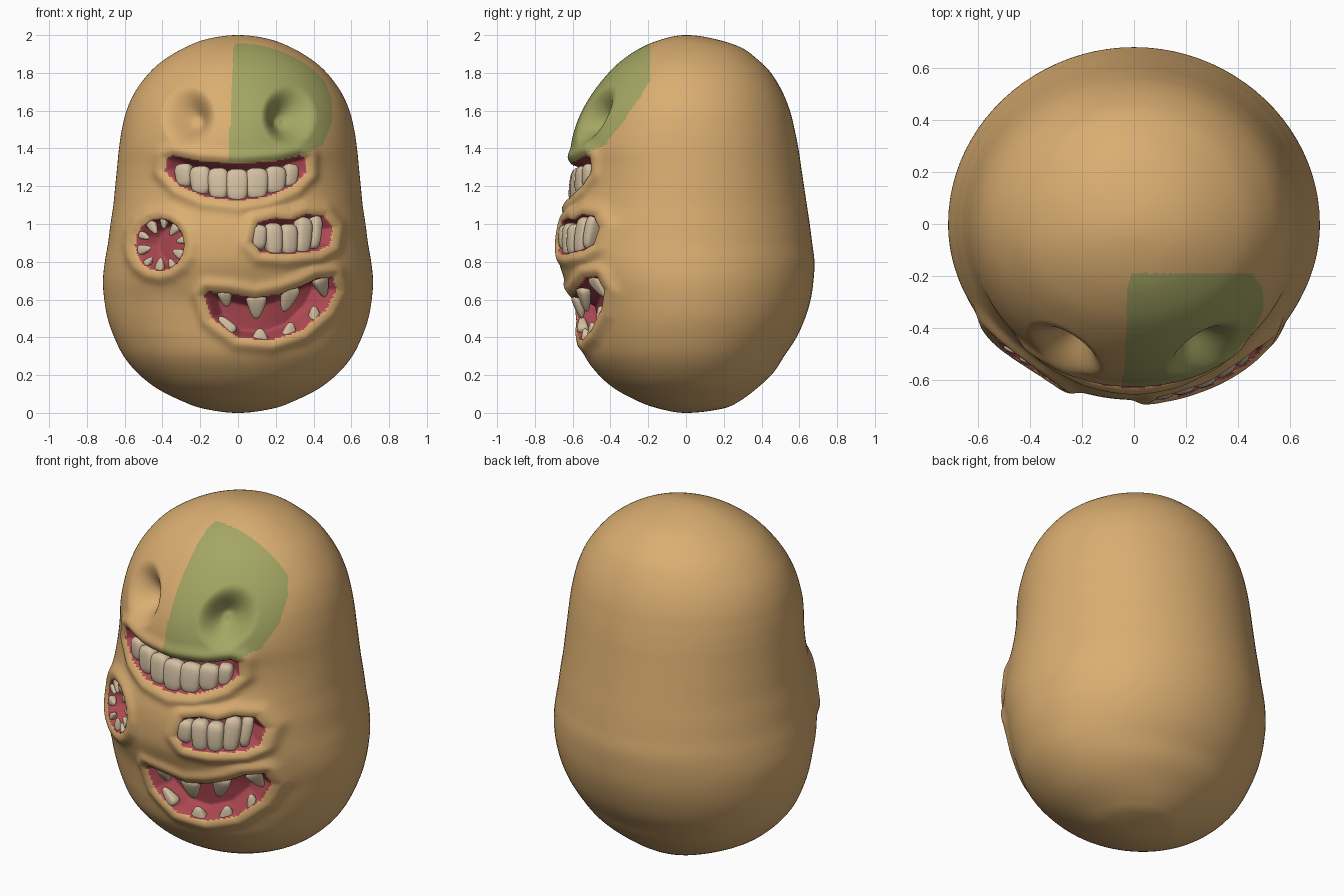
import bpy, bmesh, math
from mathutils import Vector, Matrix

if "Cube" in bpy.data.objects:
    bpy.data.objects.remove(bpy.data.objects["Cube"])

def material(name, rgb):
    m = bpy.data.materials.new(name)
    m.diffuse_color = (*rgb, 1)
    m.use_nodes = True
    m.node_tree.nodes["Principled BSDF"].inputs["Base Color"].default_value = m.diffuse_color
    return m

TAN = material("tan skin", (0.70, 0.42, 0.165))
GREEN = material("green patch", (0.37, 0.38, 0.125))
RED = material("mouth red", (0.42, 0.065, 0.085))
IVORY = material("ivory teeth", (0.66, 0.53, 0.36))

# Body profile: z, half width, front depth, back depth
PROFILE = [
    (0, .005, .005, .005), (.022, .18, .14, .19), (.06, .29, .25, .28), (.13, .43, .38, .375),
    (.21, .53, .47, .46), (.3, .605, .535, .52), (.4, .655, .565, .585), (.5, .69, .58, .63),
    (.6, .708, .60, .66), (.7, .715, .64, .675), (.8, .705, .672, .68), (.9, .688, .675, .668),
    (1, .675, .662, .655), (1.1, .66, .632, .64), (1.2, .65, .605, .625), (1.3, .64, .60, .61),
    (1.4, .63, .61, .595), (1.5, .615, .59, .575), (1.6, .59, .55, .55), (1.7, .545, .49, .51),
    (1.8, .47, .41, .45), (1.87, .39, .335, .38), (1.935, .28, .235, .29), (1.98, .16, .12, .15),
    (2, .005, .005, .005)]

def smooth_profile(t):
    """Catmull-Rom through the profile, mirrored at both poles."""
    rows = [Vector(r) for r in PROFILE]
    flip = lambda r: Vector((r[0], -r[1], -r[2], -r[3]))
    rows = [flip(rows[1])] + rows + [flip(rows[-2])]
    i = min(int(t), len(PROFILE) - 2)
    f = t - i
    a, b, c, d = rows[i:i + 4]
    return 0.5 * (2 * b + (c - a) * f + (2 * a - 5 * b + 4 * c - d) * f * f
                  + (3 * b - a - 3 * c + d) * f ** 3)

def front_y(x, z):
    for p, q in zip(PROFILE, PROFILE[1:]):
        if p[0] <= z <= q[0]:
            f = (z - p[0]) / (q[0] - p[0])
            rx, yf = p[1] + (q[1] - p[1]) * f, p[2] + (q[2] - p[2]) * f
            return -yf * math.sqrt(max(0, 1 - (x / rx) ** 2))

def smoothstep(a, b, v):
    t = max(0, min(1, (v - a) / (b - a)))
    return t * t * (3 - 2 * t)

def signed_distance(poly, x, z):
    """Distance to an outline in the front plane, negative inside."""
    best, inside = 9, False
    for (ax, az), (bx, bz) in zip(poly, poly[1:] + poly[:1]):
        ex, ez = bx - ax, bz - az
        t = max(0, min(1, ((x - ax) * ex + (z - az) * ez) / (ex * ex + ez * ez)))
        best = min(best, math.hypot(x - ax - t * ex, z - az - t * ez))
        if (az > z) != (bz > z) and x < ax + (z - az) * ex / ez:
            inside = not inside
    return -best if inside else best

# Outlines seen from the front
MOUTHS = [
    [(-.385, 1.28), (-.375, 1.35), (-.34, 1.365), (-.2, 1.335), (0, 1.32), (.2, 1.335), (.32, 1.365),
     (.36, 1.35), (.36, 1.27), (.29, 1.2), (.15, 1.14), (0, 1.12), (-.17, 1.14), (-.31, 1.2)],
    [(-.41 + .133 * math.cos(k * math.pi / 8), .89 + .143 * math.sin(k * math.pi / 8)) for k in range(16)],
    [(.07, .9), (.1, 1.01), (.2, 1.035), (.28, 1.025), (.36, 1.055), (.45, 1.045), (.5, .98),
     (.485, .89), (.42, .855), (.25, .835), (.12, .845)],
    [(-.18, .62), (-.16, .645), (-.04, .635), (.09, .61), (.22, .635), (.33, .675), (.41, .715), (.5, .725),
     (.52, .65), (.46, .54), (.33, .43), (.17, .38), (0, .395), (-.14, .5)]]
PATCH = [(-.05, 1.33), (.2, 1.335), (.36, 1.38), (.45, 1.42), (.5, 1.55), (.495, 1.67), (.44, 1.8),
         (.39, 1.88), (.2, 1.98), (0, 1.98), (-.025, 1.93)]
EYES = [(-.265, 1.57), (.27, 1.57)]

def mouth_distance(x, y, z):
    if y > -.2 or not .25 < z < 1.5:
        return 9
    return min(signed_distance(m, x, z) for m in MOUTHS
               if min(p[1] for p in m) - .15 < z < max(p[1] for p in m) + .15)

def sculpt(p):
    """Press eye sockets and mouths into the front and raise the lips."""
    x, y, z = p
    if y > -.15:
        return p
    push = 0
    inward = Vector((-x, -y, 0)).normalized()
    for ex, ez in EYES:
        r = math.hypot((x - ex) / .13, (z - ez) / .145)
        if r < 1.15:
            push += .12 * smoothstep(1.15, .15, r)
            inward = Vector((-x, -y, 1.42 - z)).normalized()
    d = mouth_distance(x, y, z)
    if d < .2:
        push += .11 * smoothstep(0, .05, -d) - .02 * math.exp(-((d - .03) / .035) ** 2)
    return p + inward * push

# Body with sockets, mouths and green patch
FRONT, BACK, RINGS = 250, 44, 270
angles = [-math.pi / 2 + math.pi * k / FRONT for k in range(FRONT)]
angles += [math.pi / 2 + math.pi * k / BACK for k in range(BACK)]
N = len(angles)
rest = []
for i in range(RINGS + 1):
    z, rx, yf, yb = smooth_profile(i / RINGS * (len(PROFILE) - 1))
    for a in angles:
        c = math.cos(a)
        rest.append(Vector((rx * math.sin(a), -(yf if c > 0 else yb) * c, z)))
faces = [(i * N + j, i * N + (j + 1) % N, (i + 1) * N + (j + 1) % N, (i + 1) * N + j)
         for i in range(RINGS) for j in range(N)]
faces += [tuple(reversed(range(N))), tuple(range(RINGS * N, RINGS * N + N))]
mesh = bpy.data.meshes.new("body")
mesh.from_pydata([sculpt(p) for p in rest], [], faces)
for m in (TAN, GREEN, RED):
    mesh.materials.append(m)
for f in mesh.polygons:
    f.use_smooth = True
    x, y, z = sum((rest[v] for v in f.vertices), Vector()) / len(f.vertices)
    if mouth_distance(x, y, z) < -.003:
        f.material_index = 2
    elif y < -.19 and x > -.1 and z > 1.3 and signed_distance(PATCH, x, z) < 0:
        f.material_index = 1
body = bpy.data.objects.new("body", mesh)
bpy.context.collection.objects.link(body)

def add_tooth(bm, base, tip, width, depth, inset, fang):
    """Rounded tooth lying on the body front between two (x, z) points."""
    A, B = (Vector((x, front_y(x, z), z)) for x, z in (base, tip))
    mid, e = (A + B) / 2, .01
    n = Vector(((front_y(mid.x + e, mid.z) - front_y(mid.x - e, mid.z)) / (2 * e), -1,
                (front_y(mid.x, mid.z + e) - front_y(mid.x, mid.z - e)) / (2 * e))).normalized()
    along = (B - A).normalized()
    side = along.cross(n).normalized()
    out = side.cross(along)
    half = (B - A).length / 2
    centre = mid - n * inset
    for v in bmesh.ops.create_icosphere(bm, subdivisions=3, radius=1)["verts"]:
        u, w, l = (math.copysign(abs(c) ** .65, c) for c in v.co)
        taper = 1 - .68 * (l + 1) / 2 if fang else 1 - .12 * l
        v.co = centre + side * u * width * taper + out * w * depth * taper + along * l * half

def teeth_object(name, teeth, depth, inset, fang):
    bm = bmesh.new()
    for base, tip, width in teeth:
        add_tooth(bm, base, tip, width, depth, inset, fang)
    bmesh.ops.recalc_face_normals(bm, faces=bm.faces)
    me = bpy.data.meshes.new(name)
    bm.to_mesh(me)
    bm.free()
    me.materials.append(IVORY)
    for f in me.polygons:
        f.use_smooth = True
    bpy.context.collection.objects.link(bpy.data.objects.new(name, me))

# Grinning row of the top mouth
edges = [-.345, -.26, -.16, -.06, .05, .16, .26, .33]
row = []
for a, b in zip(edges, edges[1:]):
    x = (a + b) / 2
    row.append(((x, 1.295 + .3 * x * x), (x * .97, 1.115 + .85 * x * x), (b - a) * .56))
teeth_object("top_mouth_teeth", row, .04, .035, False)

# Ring of small teeth in the round mouth
ring = []
for k in range(10):
    a = math.radians(36 * k + 12)
    r = .5 if k % 2 else .62
    ring.append(((-.41 + .128 * math.cos(a), .89 + .143 * math.sin(a)),
                 (-.41 + .128 * r * math.cos(a), .89 + .143 * r * math.sin(a)), .034 if k % 2 else .026))
teeth_object("round_mouth_teeth", ring, .026, .015, True)

# Crooked block teeth of the middle mouth
blocks = [((.11, 1.0), (.11, .865), .046), ((.19, 1.01), (.2, .825), .048), ((.275, 1.005), (.28, .83), .047),
          ((.36, 1.04), (.35, .835), .047), ((.425, 1.05), (.415, .87), .032)]
teeth_object("middle_mouth_teeth", blocks, .045, .03, False)

# Fangs of the bottom mouth, upper then lower
fangs = [((-.075, .65), (-.06, .555), .05), ((.1, .625), (.1, .495), .068), ((.295, .67), (.25, .53), .062),
         ((.44, .725), (.475, .61), .056), ((-.03, .415), (-.1, .505), .05), ((.12, .355), (.12, .44), .06),
         ((.275, .375), (.29, .475), .055), ((.42, .48), (.415, .56), .042)]
teeth_object("bottom_mouth_fangs", fangs, .04, .025, True)
